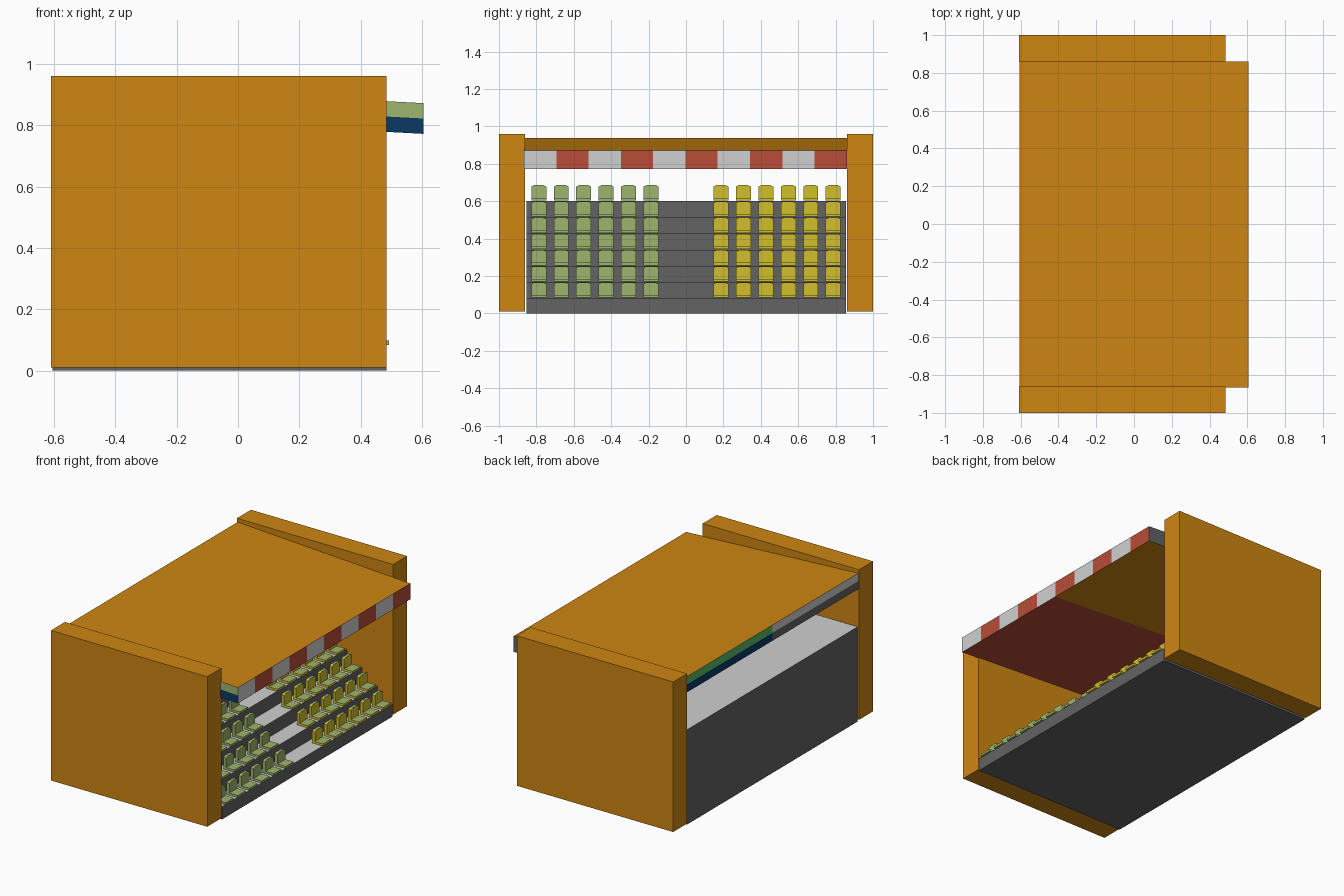
import bpy, bmesh

if "Cube" in bpy.data.objects:
    bpy.data.objects.remove(bpy.data.objects["Cube"])

def mat(name, r, g, b):
    m = bpy.data.materials.new(name)
    m.diffuse_color = (r, g, b, 1)
    m.use_nodes = True
    m.node_tree.nodes["Principled BSDF"].inputs["Base Color"].default_value = m.diffuse_color
    return m

ORANGE = mat("orange", .62, .24, .006)
WHITE = mat("white", .63, .63, .63)
GRAY = mat("gray", .125, .125, .125)
RED = mat("red", .48, .075, .04)
SAGE = mat("sage_green", .34, .46, .15)
YELLOW = mat("yellow", .64, .52, .027)
NAVY = mat("navy", .003, .04, .13)
GREEN = mat("leaf_green", .10, .50, .13)

def finish(bm, name, mats):
    bmesh.ops.recalc_face_normals(bm, faces=bm.faces)
    me = bpy.data.meshes.new(name)
    bm.to_mesh(me)
    bm.free()
    for m in mats:
        me.materials.append(m)
    ob = bpy.data.objects.new(name, me)
    bpy.context.collection.objects.link(ob)
    return ob

def prism(bm, a, b):
    """Close two matching point rings into a solid."""
    va = [bm.verts.new(p) for p in a]
    vb = [bm.verts.new(p) for p in b]
    n = len(a)
    bm.faces.new(va)
    bm.faces.new(vb[::-1])
    for i in range(n):
        j = (i + 1) % n
        bm.faces.new((va[i], vb[i], vb[j], va[j]))

def box(bm, x0, x1, y0, y1, z0, z1):
    ring = [(x0, y0), (x1, y0), (x1, y1), (x0, y1)]
    prism(bm, [(x, y, z0) for x, y in ring], [(x, y, z1) for x, y in ring])

# Side walls
for name, y0, y1 in (("left_wall", -1.0, -.86), ("right_wall", .86, 1.0)):
    bm = bmesh.new()
    box(bm, -.61, .485, y0, y1, .01, .96)
    finish(bm, name, [ORANGE])

# Stepped terrace: gray risers, white treads
ROWS, DEPTH, Z0, RISE, FRONT = 7, .107, .08, .0867, .485
prof = [(-.605, 0), (FRONT, 0)]
for i in range(ROWS):
    x = FRONT - i * DEPTH
    z = Z0 + i * RISE
    prof += [(x, z), (x - DEPTH if i < ROWS - 1 else -.605, z)]
bm = bmesh.new()
prism(bm, [(x, -.853, z) for x, z in prof], [(x, .855, z) for x, z in prof])
bmesh.ops.recalc_face_normals(bm, faces=bm.faces)
for f in bm.faces:
    f.material_index = 1 if f.normal.z > .5 else 0
finish(bm, "terrace", [GRAY, WHITE])

# Seats: flat pad and a backrest with clipped top corners
def seats(name, centres, mats):
    bm = bmesh.new()
    for r in range(ROWS):
        x = FRONT - r * DEPTH + .008
        z = Z0 + r * RISE
        for y in centres:
            w = .04
            box(bm, x - .075, x, y - w, y + w, z + .004, z + .018)
            back = [(y - w, z + .004), (y + w, z + .004), (y + w, z + .078),
                    (y + w - .015, z + .085), (y - w + .015, z + .085), (y - w, z + .078)]
            prism(bm, [(x - .077, p, q) for p, q in back],
                  [(x - .058, p, q) for p, q in back])
    bmesh.ops.recalc_face_normals(bm, faces=bm.faces)
    for f in bm.faces:
        f.material_index = 1 if f.normal.z > .95 else 0
    finish(bm, name, mats)

seats("green_seats", [-.787 + .12 * i for i in range(6)], [SAGE, SAGE])
seats("yellow_seats", [.187 + .12 * i for i in range(6)], [YELLOW, SAGE])

# Sloping roof, built in ten bays so the front edge can be striped
BACK, NOSE, ZB, ZN, T = -.605, .605, .937, .872, .1
ring = [(BACK, ZB), (BACK, ZB - T / 2), (BACK, ZB - T),
        (NOSE, ZN - T), (NOSE, ZN - T / 2), (NOSE, ZN)]
BAYS, Y0, Y1 = 10, -.866, .86
mats = [ORANGE, WHITE, RED, GRAY, SAGE, NAVY, GREEN]
bm = bmesh.new()
st = [[bm.verts.new((x, Y0 + (Y1 - Y0) * k / BAYS, z)) for x, z in ring]
      for k in range(BAYS + 1)]
for k in range(BAYS):
    low = k < BAYS // 2
    stripe = 1 if k % 2 == 0 else 2
    cols = [1 if low else 6, 3 if low else 5, 2 if low else 0, stripe, stripe, 0]
    for i in range(6):
        j = (i + 1) % 6
        f = bm.faces.new((st[k][i], st[k + 1][i], st[k + 1][j], st[k][j]))
        f.material_index = cols[i]
for s, up, down in ((st[0], 4, 5), (st[-1], 3, 3)):
    bm.faces.new((s[0], s[1], s[4], s[5])).material_index = up
    bm.faces.new((s[1], s[2], s[3], s[4])).material_index = down
finish(bm, "roof", mats)
